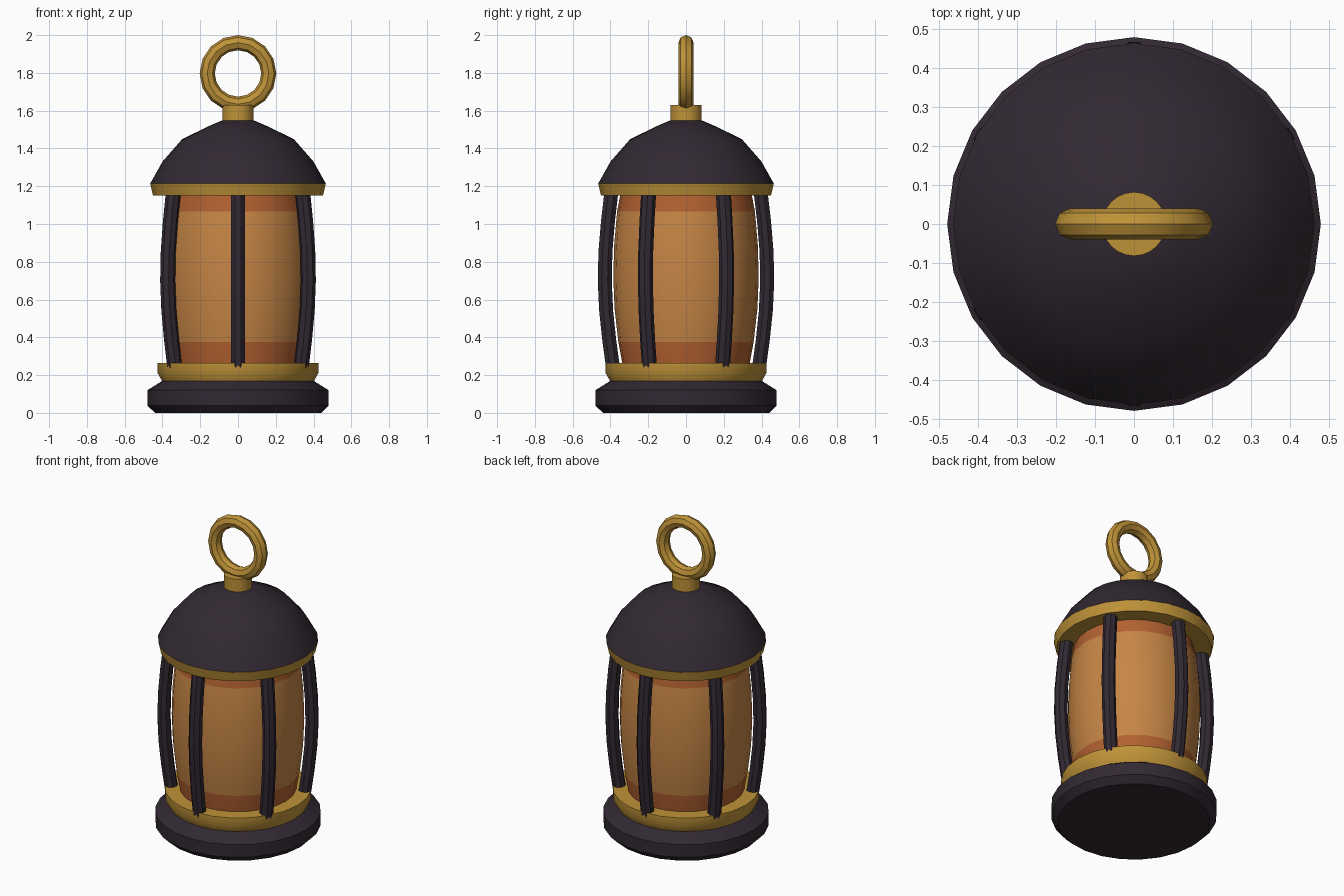
import bpy, bmesh, math
from math import sin, cos, pi

cube = bpy.data.objects.get("Cube")
if cube:
    bpy.data.objects.remove(cube, do_unlink=True)


def material(name, rgb):
    m = bpy.data.materials.new(name)
    m.use_nodes = True
    m.diffuse_color = (*rgb, 1)
    m.node_tree.nodes["Principled BSDF"].inputs["Base Color"].default_value = (*rgb, 1)
    return m


iron = material("dark iron", (0.032, 0.022, 0.033))
brass = material("brass", (0.52, 0.29, 0.04))
amber = material("amber glass", (0.56, 0.235, 0.06))
orange = material("burnt orange", (0.45, 0.12, 0.03))


def finish(obj):
    bpy.ops.object.select_all(action='DESELECT')
    obj.select_set(True)
    bpy.context.view_layer.objects.active = obj
    bpy.ops.object.shade_smooth_by_angle(angle=math.radians(32))


def lathe(name, profile, mats, sides=24):
    """Turn (radius, height) points round z and cap both ends."""
    bm = bmesh.new()
    rings = [[bm.verts.new((r * cos(2 * pi * i / sides), r * sin(2 * pi * i / sides), z))
              for i in range(sides)] for r, z in profile]
    for low, high in zip(rings, rings[1:]):
        for i in range(sides):
            j = (i + 1) % sides
            bm.faces.new((low[i], low[j], high[j], high[i]))
    bm.faces.new(rings[0][::-1])
    bm.faces.new(rings[-1])
    mesh = bpy.data.meshes.new(name)
    bm.to_mesh(mesh)
    bm.free()
    obj = bpy.data.objects.new(name, mesh)
    bpy.context.collection.objects.link(obj)
    for m in mats:
        mesh.materials.append(m)
    finish(obj)
    return obj


# Foot and lower collar
lathe("base", [(0.44, 0), (0.48, 0.04), (0.48, 0.12), (0.40, 0.17)], [iron])
lathe("lower_band", [(0.40, 0.165), (0.425, 0.21), (0.425, 0.265)], [brass])

# Bulging glass with a darker band at each end
glass = lathe("glass", [(0.335, 0.25), (0.358, 0.375), (0.378, 0.55), (0.385, 0.72),
                        (0.38, 0.89), (0.365, 1.065), (0.345, 1.17)], [amber, orange])
for face in glass.data.polygons:
    if not 0.375 < face.center.z < 1.065:
        face.material_index = 1

# Roof, its rim and the neck
lathe("upper_band", [(0.45, 1.15), (0.465, 1.215)], [brass])
lathe("roof", [(0.465, 1.214), (0.40, 1.33), (0.295, 1.45), (0.15, 1.52), (0.08, 1.55)], [iron])
lathe("neck", [(0.082, 1.53), (0.082, 1.63)], [brass])

# Hanging ring
bpy.ops.mesh.primitive_torus_add(major_radius=0.163, minor_radius=0.04, major_segments=16,
                                 minor_segments=8, location=(0, 0, 1.797),
                                 rotation=(pi / 2, 0, 0))
ring = bpy.context.object
ring.name = "hanging_ring"
ring.data.materials.append(brass)
finish(ring)


# Six bowed cage bars, swept from an octagon
def cage_bar(name, angle, radius=0.04, sides=8, steps=6):
    bm = bmesh.new()
    rings = []
    for k in range(steps + 1):
        t = k / steps
        z = 0.23 + 0.94 * t
        reach = 0.385 + 0.01 * t + 0.04 * sin(pi * t)
        ring_verts = []
        for i in range(sides):
            a = 2 * pi * (i + 0.5) / sides
            out, side = reach + radius * cos(a), radius * sin(a)
            ring_verts.append(bm.verts.new((out * cos(angle) - side * sin(angle),
                                            out * sin(angle) + side * cos(angle), z)))
        rings.append(ring_verts)
    for low, high in zip(rings, rings[1:]):
        for i in range(sides):
            j = (i + 1) % sides
            bm.faces.new((low[i], low[j], high[j], high[i]))
    bm.faces.new(rings[0][::-1])
    bm.faces.new(rings[-1])
    mesh = bpy.data.meshes.new(name)
    bm.to_mesh(mesh)
    bm.free()
    mesh.materials.append(iron)
    obj = bpy.data.objects.new(name, mesh)
    bpy.context.collection.objects.link(obj)
    finish(obj)


for n in range(6):
    cage_bar(f"cage_bar_{n + 1}", pi / 6 + n * pi / 3)
